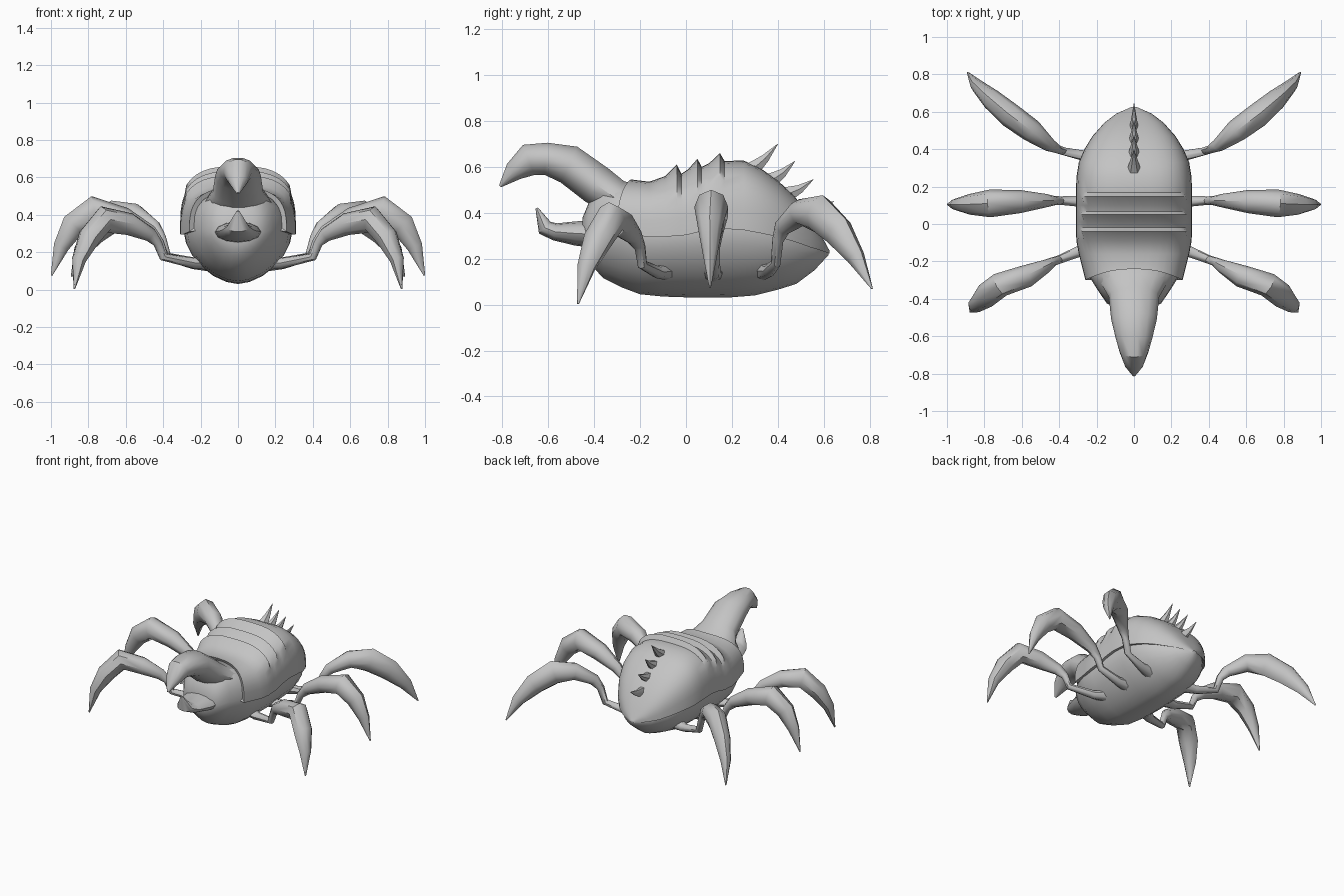
import bpy, bmesh, math
from mathutils import Vector

grey = bpy.data.materials.new("plain grey")
grey.diffuse_color = (0.55, 0.55, 0.55, 1)


def spow(v, e):
    return math.copysign(abs(v) ** e, v)


def loft(name, rings, closed=True, caps=True, angle=40, drop=None):
    """Skin a list of equal-length point rings; drop(centre) removes faces."""
    bm = bmesh.new()
    vs = [[bm.verts.new(p) for p in r] for r in rings]
    n = len(rings[0])
    for a, b in zip(vs, vs[1:]):
        for i in range(n if closed else n - 1):
            j = (i + 1) % n
            bm.faces.new((a[i], a[j], b[j], b[i]))
    if caps:
        bm.faces.new(vs[0])
        bm.faces.new(vs[-1])
    bmesh.ops.recalc_face_normals(bm, faces=bm.faces)
    if drop:
        gone = [f for f in bm.faces if drop(f.calc_center_median())]
        bmesh.ops.delete(bm, geom=gone, context='FACES')
    me = bpy.data.meshes.new(name)
    bm.to_mesh(me)
    bm.free()
    me.materials.append(grey)
    ob = bpy.data.objects.new(name, me)
    bpy.context.collection.objects.link(ob)
    for o in bpy.context.selected_objects:
        o.select_set(False)
    ob.select_set(True)
    bpy.context.view_layer.objects.active = ob
    bpy.ops.object.shade_smooth_by_angle(angle=math.radians(angle))
    return ob


def tube(name, stations, side, n=10, angle=40):
    """Stations are (point, half width along side, half height)."""
    pts = [Vector(s[0]) for s in stations]
    side = Vector(side).normalized()
    rings = []
    for i, (p, w, h) in enumerate(stations):
        d0 = (pts[i] - pts[max(i - 1, 0)]).normalized()
        d1 = (pts[min(i + 1, len(pts) - 1)] - pts[i]).normalized()
        up = side.cross(d0 + d1).normalized()
        rings.append([pts[i] + side * w * math.cos(2 * math.pi * k / n)
                      + up * h * math.sin(2 * math.pi * k / n) for k in range(n)])
    return loft(name, rings, angle=angle)


def mirror_x(ob):
    m = ob.modifiers.new("mirror", 'MIRROR')
    m.use_axis[0] = True


# Body core: (y, half width, bottom z, middle z, top z)
core = [(-0.45, 0.09, 0.24, 0.30, 0.38), (-0.425, 0.145, 0.185, 0.31, 0.44),
        (-0.36, 0.19, 0.115, 0.32, 0.54), (-0.28, 0.24, 0.075, 0.32, 0.535),
        (-0.2, 0.27, 0.045, 0.30, 0.515), (-0.1, 0.285, 0.035, 0.30, 0.51),
        (0.05, 0.29, 0.03, 0.31, 0.54), (0.2, 0.29, 0.032, 0.325, 0.59),
        (0.3, 0.28, 0.04, 0.31, 0.57), (0.4, 0.245, 0.065, 0.285, 0.50),
        (0.48, 0.195, 0.09, 0.265, 0.42), (0.56, 0.12, 0.15, 0.24, 0.31),
        (0.62, 0.02, 0.215, 0.225, 0.23)]
rings = []
for y, w, zb, zm, zt in core:
    ring = []
    for k in range(24):
        t = 2 * math.pi * k / 24
        s = math.sin(t)
        e = 0.8 if s > 0 else 1.15
        ring.append((w * spow(math.cos(t), e), y,
                     zm + (zt - zm if s > 0 else zm - zb) * spow(s, e)))
    rings.append(ring)
loft("body", rings, angle=50, drop=lambda c: c.y > -0.17 and c.z > 0.37)

# Shell dome: (y, half width, rim z, top z, lip height of the plate edge)
shell = [(-0.225, 0.235, 0.33, 0.515, 0),
         (-0.24, 0.26, 0.31, 0.545, 0), (-0.16, 0.295, 0.295, 0.535, 0),
         (-0.09, 0.308, 0.295, 0.56, 0), (-0.04, 0.31, 0.30, 0.58, 0.03),
         (-0.02, 0.31, 0.30, 0.57, 0), (0.01, 0.31, 0.305, 0.59, 0),
         (0.05, 0.31, 0.315, 0.605, 0.03), (0.068, 0.31, 0.32, 0.60, 0),
         (0.1, 0.31, 0.325, 0.615, 0), (0.148, 0.31, 0.33, 0.63, 0.03),
         (0.168, 0.31, 0.33, 0.625, 0), (0.25, 0.308, 0.325, 0.628, 0),
         (0.33, 0.295, 0.31, 0.59, 0), (0.4, 0.265, 0.295, 0.54, 0),
         (0.47, 0.222, 0.275, 0.475, 0), (0.54, 0.16, 0.25, 0.385, 0),
         (0.59, 0.095, 0.235, 0.30, 0), (0.625, 0.015, 0.222, 0.235, 0)]
rings = []
for y, w, zr, zt, lip in shell:
    ring = []
    for k in range(21):
        t = math.pi * k / 20
        c, s = math.cos(t), max(math.sin(t), 0)
        grow = lip if 0.55 < s else 0
        sweep = -0.06 * abs(c) ** 1.5 if y < -0.2 else 0
        ring.append(((w + grow * 0.3) * spow(c, 0.68), y + sweep,
                     zr + (zt - zr + grow) * s ** 0.68))
    # the rim turns under to meet the belly
    tuck = [Vector((p[0] * 0.88, p[1], p[2] + 0.004)) for p in (ring[0], ring[-1])]
    rings.append([tuck[0]] + ring + [tuck[1]])
loft("shell", rings, closed=False, caps=False, angle=35)

# Back spikes: (base y, base z, tip y, tip z, half width)
for by, bz, ty, tz, w in [(0.29, 0.59, 0.40, 0.70, 0.038), (0.37, 0.54, 0.475, 0.625, 0.033),
                          (0.44, 0.48, 0.555, 0.545, 0.029), (0.51, 0.40, 0.645, 0.45, 0.025)]:
    mid = (0, by * 0.5 + ty * 0.5, bz * 0.5 + tz * 0.5 - 0.008)
    tube("back_spike", [((0, by, bz), w, 0.038), (mid, w * 0.5, 0.021),
                        ((0, ty, tz), 0.001, 0.001)], (1, 0, 0), 6)

# Hooked upper beak and upturned lower jaw
tube("upper_beak", [((0, -0.22, 0.43), 0.22, 0.09), ((0, -0.31, 0.465), 0.18, 0.085),
                    ((0, -0.39, 0.522), 0.135, 0.09), ((0, -0.51, 0.61), 0.122, 0.088),
                    ((0, -0.61, 0.635), 0.098, 0.072), ((0, -0.685, 0.63), 0.077, 0.072),
                    ((0, -0.75, 0.58), 0.052, 0.045), ((0, -0.81, 0.515), 0.008, 0.006)],
     (1, 0, 0), 14)
tube("lower_jaw", [((0, -0.38, 0.305), 0.13, 0.06), ((0, -0.48, 0.31), 0.118, 0.053),
                   ((0, -0.57, 0.317), 0.088, 0.038), ((0, -0.615, 0.335), 0.06, 0.036),
                   ((0, -0.65, 0.42), 0.008, 0.006)], (1, 0, 0), 12)

# Legs: (half width, half height) from body to claw; front and rear shanks differ
upper = [(0.06, 0.05), (0.033, 0.028), (0.023, 0.023), (0.024, 0.026),
         (0.036, 0.04), (0.062, 0.06)]
legs = {
    "front_leg": ([(0.10, -0.05, 0.15), (0.24, -0.125, 0.142), (0.40, -0.19, 0.175),
                   (0.43, -0.20, 0.25), (0.47, -0.225, 0.295), (0.58, -0.28, 0.35),
                   (0.715, -0.325, 0.375), (0.795, -0.385, 0.28), (0.85, -0.435, 0.16),
                   (0.875, -0.47, 0.003)],
                  [(0.066, 0.074), (0.066, 0.062), (0.042, 0.038), (0.004, 0.004)]),
    "middle_leg": ([(0.10, 0.115, 0.14), (0.24, 0.12, 0.138), (0.39, 0.125, 0.178),
                    (0.42, 0.125, 0.25), (0.47, 0.125, 0.305), (0.61, 0.12, 0.38),
                    (0.77, 0.11, 0.425), (0.88, 0.105, 0.345), (0.945, 0.105, 0.23),
                    (0.997, 0.105, 0.075)],
                   [(0.074, 0.076), (0.055, 0.066), (0.034, 0.042), (0.004, 0.004)]),
    "rear_leg": ([(0.10, 0.33, 0.15), (0.24, 0.36, 0.145), (0.38, 0.39, 0.18),
                  (0.41, 0.40, 0.28), (0.45, 0.42, 0.335), (0.55, 0.50, 0.40),
                  (0.66, 0.58, 0.395), (0.76, 0.665, 0.315), (0.84, 0.74, 0.205),
                  (0.89, 0.81, 0.07)],
                 [(0.066, 0.085), (0.056, 0.074), (0.035, 0.044), (0.004, 0.004)]),
}
for name, (path, lower) in legs.items():
    d = Vector(path[-1]) - Vector(path[2])
    stations = [(p, w, h) for p, (w, h) in zip(path, upper + lower)]
    mirror_x(tube(name, stations, (-d.y, d.x, 0), 8, 45))
